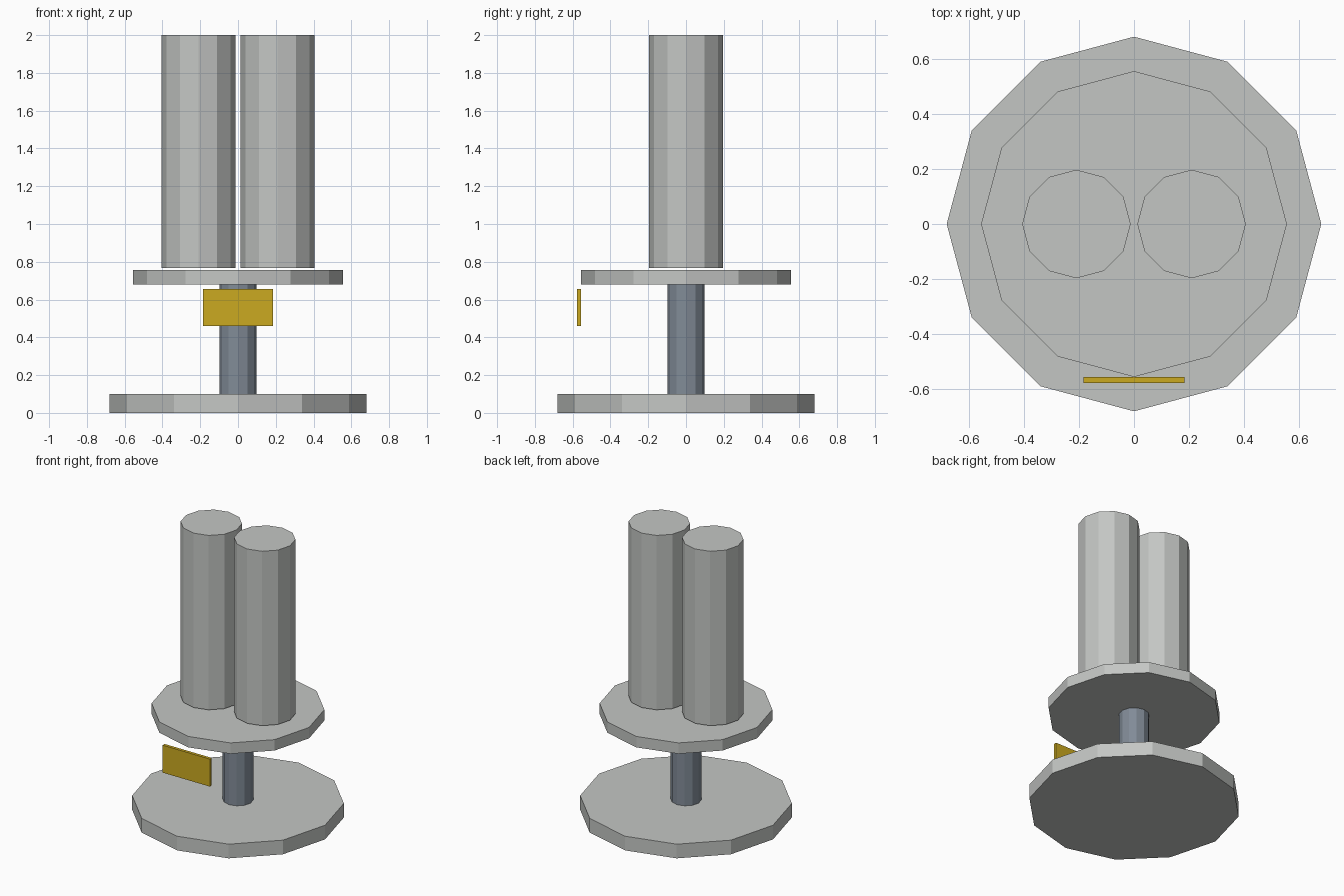
import bpy

cube = bpy.data.objects.get("Cube")
if cube:
    bpy.data.objects.remove(cube, do_unlink=True)


def make_material(name, color):
    mat = bpy.data.materials.new(name)
    mat.use_nodes = True
    mat.diffuse_color = (*color, 1)
    mat.node_tree.nodes["Principled BSDF"].inputs["Base Color"].default_value = (*color, 1)
    return mat


light_grey = make_material("light grey", (0.55, 0.565, 0.55))
steel = make_material("blue steel", (0.22, 0.26, 0.31))
gold = make_material("gold", (0.6, 0.4, 0.015))


def finish(name, mat):
    obj = bpy.context.object
    obj.name = name
    obj.data.materials.append(mat)
    return obj


def cylinder(name, radius, bottom, top, mat, x=0):
    # Twelve flat sides, with a corner on each axis
    bpy.ops.mesh.primitive_cylinder_add(
        vertices=12, radius=radius, depth=top - bottom,
        location=(x, 0, (bottom + top) / 2))
    return finish(name, mat)


# Stand: floor disc, post and upper disc
cylinder("base_disc", 0.68, 0, 0.1, light_grey)
cylinder("post", 0.098, 0.1, 0.68, steel)
cylinder("upper_disc", 0.555, 0.68, 0.757, light_grey)

# Twin columns just above the upper disc
for side, sign in (("left", 1), ("right", -1)):
    cylinder(side + "_column", 0.197, 0.768, 2, light_grey, sign * 0.209)

# Front plaque
bpy.ops.mesh.primitive_cube_add(size=1, location=(0, -0.567, 0.558))
plaque = finish("front_plaque", gold)
plaque.scale = (0.368, 0.022, 0.194)
